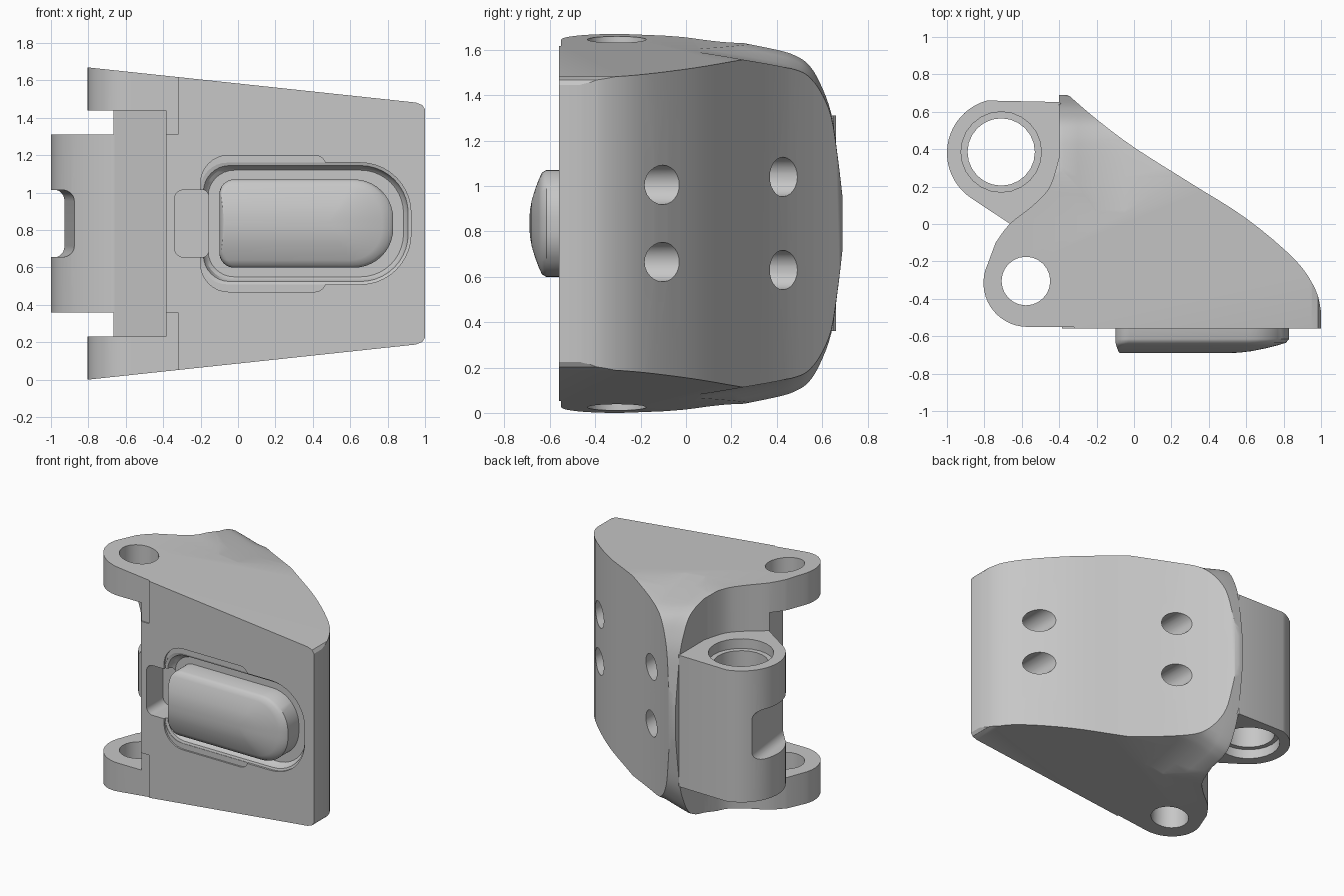
import bpy, bmesh
from math import sin, cos, radians
from mathutils import Vector, Matrix

if "Cube" in bpy.data.objects:
    bpy.data.objects.remove(bpy.data.objects["Cube"])

MID = 0.835  # height of the mirror plane

grey = bpy.data.materials.new("satin_grey")
grey.use_nodes = True
tone = (0.57, 0.57, 0.57, 1)
grey.diffuse_color = tone
grey.node_tree.nodes["Principled BSDF"].inputs["Base Color"].default_value = tone


def arc(cx, cy, r, a0, a1, n=16):
    angles = [radians(a0 + (a1 - a0) * i / n) for i in range(n + 1)]
    return [(cx + r * cos(a), cy + r * sin(a)) for a in angles]


def spline(pts, n=5):
    """Catmull-Rom curve through the points."""
    p = [Vector(q) for q in [pts[0]] + pts + [pts[-1]]]
    out = []
    for a, b, c, d in zip(p, p[1:], p[2:], p[3:]):
        for i in range(n):
            t = i / n
            out.append(tuple(0.5 * (2 * b + (c - a) * t + (2 * a - 5 * b + 4 * c - d) * t**2
                                    + (3 * b - a - 3 * c + d) * t**3)))
    return out + [pts[-1]]


def rounded(x0, x1, half, rl, rr):
    """Slot-like outline around the mirror plane, with its own radius at each end."""
    z0, z1 = MID - half, MID + half
    return (arc(x1 - rr, z1 - rr, rr, 90, 0, 10) + arc(x1 - rr, z0 + rr, rr, 0, -90, 10)
            + arc(x0 + rl, z0 + rl, rl, -90, -180, 8) + arc(x0 + rl, z1 - rl, rl, 180, 90, 8))


def loft(name, rings, axis):
    """Closed solid through (position, outline) rings along an axis."""
    place = {"x": lambda p, h: (h, p[0], p[1]),
             "y": lambda p, h: (p[0], h, p[1]),
             "z": lambda p, h: (p[0], p[1], h)}[axis]
    bm = bmesh.new()
    loops = [[bm.verts.new(place(p, h)) for p in pts] for h, pts in rings]
    for lo, hi in zip(loops, loops[1:]):
        for i in range(len(lo)):
            bm.faces.new((lo[i - 1], lo[i], hi[i], hi[i - 1]))
    bm.faces.new(loops[0])
    bm.faces.new(loops[-1])
    bmesh.ops.recalc_face_normals(bm, faces=bm.faces)
    mesh = bpy.data.meshes.new(name)
    bm.to_mesh(mesh)
    bm.free()
    mesh.materials.append(grey)
    ob = bpy.data.objects.new(name, mesh)
    bpy.context.collection.objects.link(ob)
    return ob


def prism(name, pts, axis, a, b):
    return loft(name, [(a, pts), (b, pts)], axis)


def combine(ob, other, how="DIFFERENCE"):
    mod = ob.modifiers.new("combine", "BOOLEAN")
    mod.operation, mod.object, mod.solver = how, other, "EXACT"
    bpy.context.view_layer.objects.active = ob
    bpy.ops.object.modifier_apply(modifier=mod.name)
    bpy.data.objects.remove(other)


def drill(ob, u, v, r, a, b, axis="z"):
    combine(ob, prism("drill", arc(u, v, r, 0, 345, 23), axis, a, b))


def finish(ob, angle=32):
    bpy.ops.object.select_all(action="DESELECT")
    ob.select_set(True)
    bpy.context.view_layer.objects.active = ob
    bpy.ops.object.shade_smooth_by_angle(angle=radians(angle))


# Wedge body with the two pin ears
back = spline([(1, -0.47), (0.97, -0.35), (0.86, -0.19), (0.6, 0.03), (0.3, 0.22),
               (0, 0.41), (-0.2, 0.56), (-0.34, 0.68)], 4)
hollow = spline([(-0.4, 0.36), (-0.45, 0.2), (-0.54, 0.1), (-0.665, 0), (-0.74, -0.1)], 4)
plan = ([(1, -0.56)] + back + [(-0.37, 0.695), (-0.4, 0.695)] + hollow
        + arc(-0.57, -0.315, 0.235, 155, 270) + [(-0.32, -0.55), (-0.32, -0.56)])
body = prism("hinge_body", plan, "z", -0.2, 1.9)

# Tapered top and bottom, softened at the narrow end
taper = [(-0.9, 1.68), (0.95, 1.482), (0.985, 1.468), (1.01, 1.43)]
taper += [(x, 2 * MID - z) for x, z in reversed(taper)]
combine(body, prism("taper", taper, "y", -1, 1), "INTERSECT")

# Arched back edge, drawn in slightly towards the sloping face
arch = spline([(0.05, 1.665), (0.2, 1.64), (0.4, 1.6), (0.48, 1.575), (0.54, 1.535),
               (0.59, 1.455), (0.64, 1.32), (0.67, 1.12), (0.69, 0.95)], 4)
arch = [(-0.8, 1.8)] + arch
arch += [(y, 2 * MID - z) for y, z in reversed(arch)]
arch_rings = [(x, [(y, MID + (z - MID) * s) for y, z in arch])
              for x, s in ((-1.2, 1), (-0.38, 1), (-0.3, 0.97), (-0.2, 0.93), (-0.05, 0.91), (1.2, 0.9))]
combine(body, loft("arch", arch_rings, "x"), "INTERSECT")

# Hinge barrel
barrel = (arc(-0.71, 0.38, 0.29, 105, 237, 24)
          + [(-0.665, 0.002), (-0.3, -0.02), (-0.3, 0.55), (-0.4, 0.652)])
combine(body, prism("barrel", barrel, "z", 0.36, 1.31), "UNION")

# Front lip between the ears
lip = [(-0.42, -0.56), (-0.3, -0.56), (-0.3, -0.5), (-0.42, -0.5)]
combine(body, prism("lip", lip, "z", 0.36, 1.31), "UNION")

# Clearance between the ears, pin holes and stepped barrel bore
clearance = [(-0.385, -0.9), (-0.385, -0.178), (-0.66, -0.002), (-0.9, -0.002), (-0.9, -0.9)]
combine(body, prism("clearance", clearance, "z", 0.23, 1.44))
drill(body, -0.578, -0.305, 0.13, -0.5, 2)
drill(body, -0.71, 0.385, 0.18, 0.3, 1.4)
for z0, z1 in ((0.3, 0.43), (1.24, 1.4)):
    drill(body, -0.71, 0.385, 0.215, z0, z1)

# Rounded notch in the outer barrel wall
notch = prism("notch", rounded(-1.3, -0.905, 0.18, 0.06, 0.06), "y", -0.02, 0.8)
notch.data.transform(Matrix.Translation((-0.905, 0.385, 0)) @ Matrix.Rotation(radians(7), 4, "Z")
                     @ Matrix.Translation((0.905, -0.385, 0)))
combine(body, notch)

# Latch recess: shallow shoulder, sloping rim and a deeper finger slot beside it
combine(body, prism("shoulder", rounded(-0.2, 0.47, 0.365, 0.15, 0.06), "y", -0.7, -0.548))
rim = [(y, rounded(-0.2 + i, 0.925 - i, 0.325 - i, 0.14, 0.27 - i))
       for y, i in ((-0.7, 0), (-0.545, 0), (-0.54, 0.015), (-0.505, 0.025), (-0.49, 0.04))]
combine(body, loft("rim", rim, "y"))
combine(body, prism("finger_slot", rounded(-0.34, -0.16, 0.18, 0.05, 0.03), "y", -0.7, -0.37))

# Four screw holes running forward from the sloping back
for x, gap in ((0.765, 0.17), (-0.025, 0.205)):
    for side in (-1, 1):
        drill(body, x, MID + side * gap, 0.087, -0.44, 0.8, "y")
finish(body)

# Domed latch button, steeper at its slot end
steps = ((-0.47, 0), (-0.615, 0), (-0.635, 0.012), (-0.648, 0.04), (-0.665, 0.085),
         (-0.68, 0.135), (-0.688, 0.18), (-0.69, 0.22))
rings = [(y, rounded(-0.1 + 0.12 * i, 0.83 - 1.5 * i, 0.236 - i, max(0.08 - i, 0.01), 0.21 - 0.9 * i))
         for y, i in steps]
button = loft("latch_button", rings, "y")
finish(button, 40)
